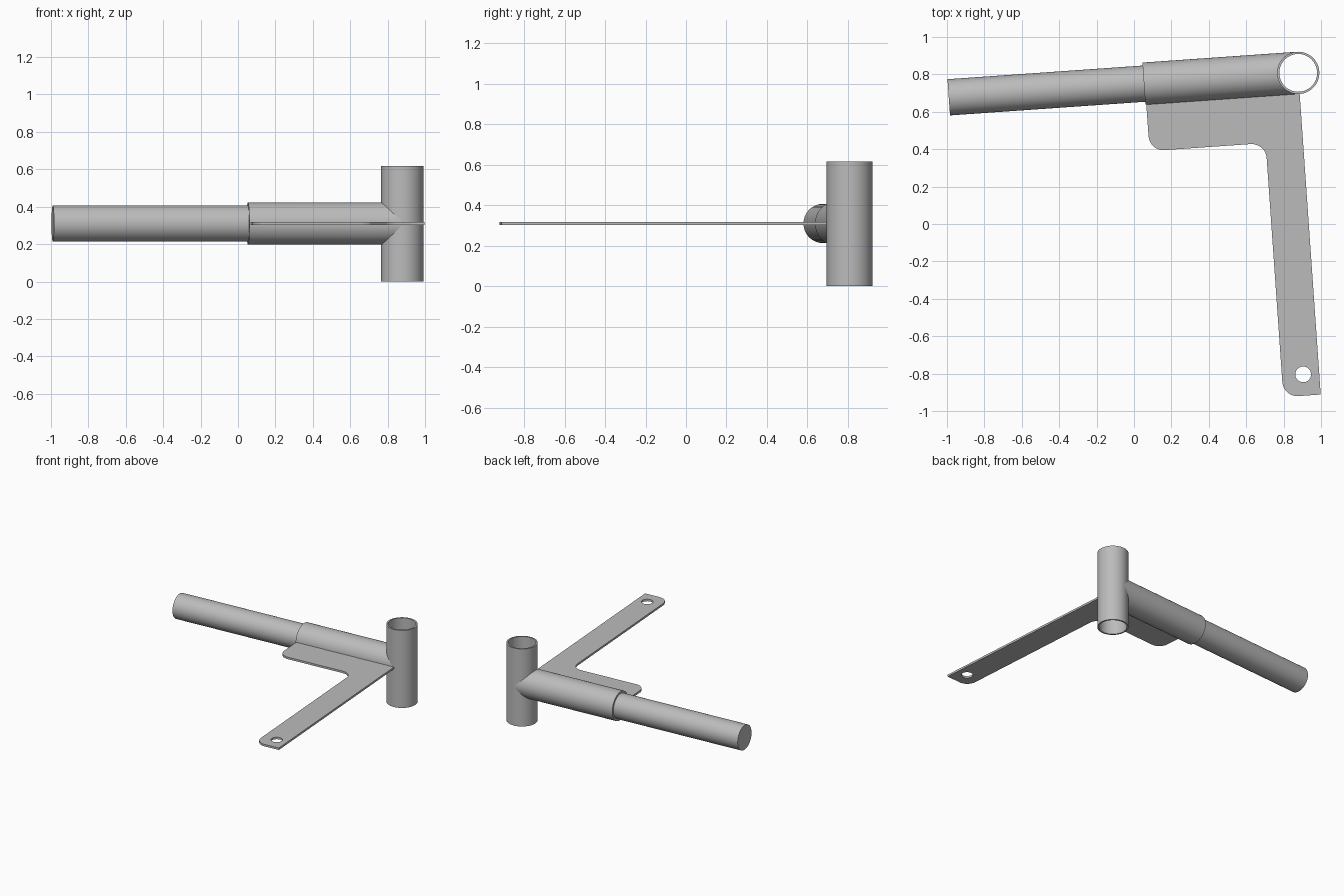
import bpy, bmesh, math
from mathutils import Vector, Matrix

if "Cube" in bpy.data.objects:
    bpy.data.objects.remove(bpy.data.objects["Cube"])

SIDES = 64
MID_Z = 0.31        # height of the arm axis and plate
HEIGHT = 0.617
R_OUT, R_BORE, R_ROD = 0.113, 0.101, 0.097
# Everything is built around the upright tube, then turned by 4 degrees
PLACE = Matrix.Translation((0.878, 0.808, 0)) @ Matrix.Rotation(math.radians(4), 4, "Z")

steel = bpy.data.materials.new("steel grey")
steel.use_nodes = True
GREY = (0.5, 0.5, 0.5, 1)
steel.diffuse_color = GREY
steel.node_tree.nodes["Principled BSDF"].inputs["Base Color"].default_value = GREY


def make(name, bm):
    bmesh.ops.recalc_face_normals(bm, faces=bm.faces)
    mesh = bpy.data.meshes.new(name)
    bm.to_mesh(mesh)
    bm.free()
    mesh.materials.append(steel)
    ob = bpy.data.objects.new(name, mesh)
    bpy.context.collection.objects.link(ob)
    ob.matrix_world = PLACE
    return ob


def cylinder(name, radius, start, end):
    start, end = Vector(start), Vector(end)
    axis = end - start
    turn = axis.to_track_quat("Z", "Y").to_matrix().to_4x4()
    bm = bmesh.new()
    bmesh.ops.create_cone(bm, cap_ends=True, segments=SIDES, radius1=radius,
                          radius2=radius, depth=axis.length,
                          matrix=Matrix.Translation((start + end) / 2) @ turn)
    return make(name, bm)


def cut(ob, cutter):
    mod = ob.modifiers.new("cut", "BOOLEAN")
    mod.operation = "DIFFERENCE"
    mod.solver = "EXACT"
    mod.object = cutter
    bpy.context.view_layer.update()
    deps = bpy.context.evaluated_depsgraph_get()
    mesh = bpy.data.meshes.new_from_object(ob.evaluated_get(deps))
    ob.modifiers.clear()
    ob.data = mesh


def rounded(corners, steps=8):
    """Outline from (x, y, fillet radius) corners; all corners are right angles."""
    points = []
    for i, (x, y, r) in enumerate(corners):
        p = Vector((x, y))
        if r == 0:
            points.append(p)
            continue
        a = (Vector(corners[i - 1][:2]) - p).normalized() * r
        b = (Vector(corners[(i + 1) % len(corners)][:2]) - p).normalized() * r
        for k in range(steps + 1):
            t = math.pi / 2 * k / steps
            points.append(p + a * (1 - math.sin(t)) + b * (1 - math.cos(t)))
    return points


# Upright tube, arm sleeve and the rod held in it
upright_tube = cylinder("upright_tube", R_OUT, (0, 0, 0), (0, 0, HEIGHT))
arm_sleeve = cylinder("arm_sleeve", R_OUT, (-0.827, 0, MID_Z), (0, 0, MID_Z))
arm_rod = cylinder("arm_rod", R_ROD, (-1.873, 0, MID_Z), (-0.7, 0, MID_Z))

# L-shaped flat plate with rounded corners
outline = rounded([(0, -0.105, 0), (-0.822, -0.105, 0), (-0.822, -0.362, 0.08),
                   (-0.2, -0.362, 0.08), (-0.2, -1.724, 0.08), (0, -1.724, 0)])
bm = bmesh.new()
face = bm.faces.new([bm.verts.new((p.x, p.y, MID_Z - 0.008)) for p in outline])
walls = bmesh.ops.extrude_face_region(bm, geom=[face])
bmesh.ops.translate(bm, vec=(0, 0, 0.016),
                    verts=[g for g in walls["geom"] if isinstance(g, bmesh.types.BMVert)])
lever_plate = make("lever_plate", bm)

# Through bore of the upright and bolt hole in the plate
bore = cylinder("bore_cutter", R_BORE, (0, 0, -0.1), (0, 0, HEIGHT + 0.1))
bolt = cylinder("bolt_cutter", 0.042, (-0.086, -1.61, 0), (-0.086, -1.61, HEIGHT))
for part in (upright_tube, arm_sleeve, lever_plate):
    cut(part, bore)
cut(lever_plate, bolt)
for cutter in (bore, bolt):
    bpy.data.objects.remove(cutter)

# Smooth round walls, sharp rims
for ob in (upright_tube, arm_sleeve, arm_rod, lever_plate):
    bpy.ops.object.select_all(action="DESELECT")
    ob.select_set(True)
    bpy.context.view_layer.objects.active = ob
    bpy.ops.object.shade_smooth_by_angle(angle=math.radians(30))
